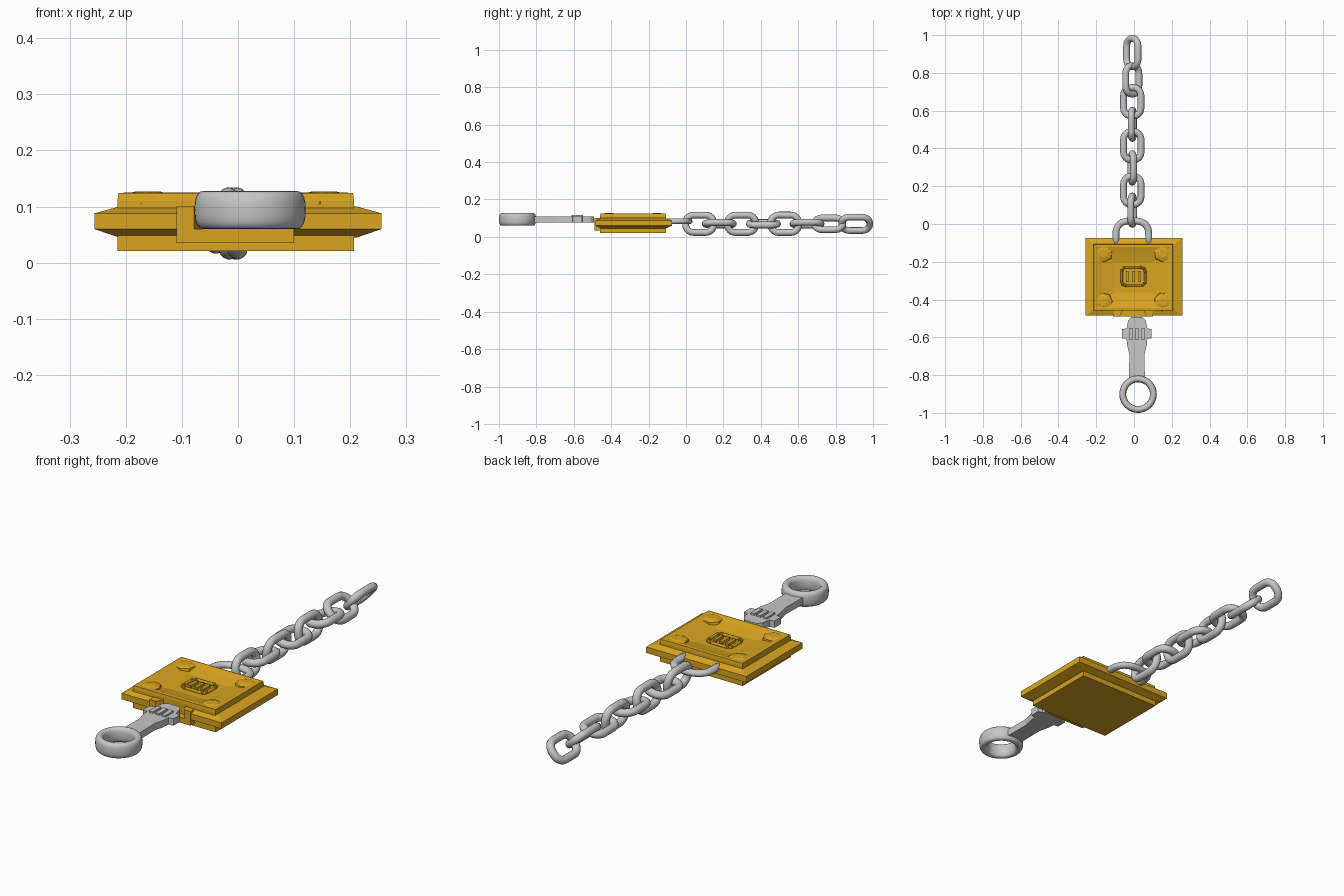
import bpy, bmesh, math
from mathutils import Vector, Matrix

if "Cube" in bpy.data.objects:
    bpy.data.objects.remove(bpy.data.objects["Cube"])


def material(name, rgb):
    m = bpy.data.materials.new(name)
    m.diffuse_color = (*rgb, 1)
    m.use_nodes = True
    m.node_tree.nodes["Principled BSDF"].inputs["Base Color"].default_value = m.diffuse_color
    return m


GOLD = material("gold", (0.70, 0.376, 0.0144))
SILVER = material("silver", (0.57, 0.57, 0.57))


def finish(name, bm, mat, smooth=False):
    bmesh.ops.recalc_face_normals(bm, faces=bm.faces[:])
    me = bpy.data.meshes.new(name)
    bm.to_mesh(me)
    bm.free()
    me.materials.append(mat)
    ob = bpy.data.objects.new(name, me)
    bpy.context.collection.objects.link(ob)
    if smooth:
        for p in me.polygons:
            p.use_smooth = True
    return ob


def skin(bm, loops, closed=False):
    """Bridge rings of points; cap the ends unless closed."""
    rings = [[bm.verts.new(p) for p in lp] for lp in loops]
    n = len(rings[0])
    count = len(rings) if closed else len(rings) - 1
    for i in range(count):
        a, b = rings[i], rings[(i + 1) % len(rings)]
        for j in range(n):
            k = (j + 1) % n
            bm.faces.new((a[j], a[k], b[k], b[j]))
    if not closed:
        bm.faces.new(rings[0])
        bm.faces.new(rings[-1])


def stack(name, cx, cy, levels):
    bm = bmesh.new()
    skin(bm, [[(cx + sx * hx, cy + sy * hy, z) for sx, sy in
               ((-1, -1), (1, -1), (1, 1), (-1, 1))] for hx, hy, z in levels])
    return finish(name, bm, GOLD)


def prism(name, outline, z0, z1, mat):
    bm = bmesh.new()
    skin(bm, [[(x, y, z) for x, y in outline] for z in (z0, z1)])
    return finish(name, bm, mat)


def box(name, x0, x1, y0, y1, z0, z1, mat):
    return prism(name, [(x0, y0), (x1, y0), (x1, y1), (x0, y1)], z0, z1, mat)


def tube(name, path, matrix, ra, rb, mat, closed=True, power=1.0, sides=14):
    """Sweep an oval section (ra in plane, rb across) along a flat path."""
    bm = bmesh.new()
    pts = [Vector((x, y, 0)) for x, y in path]
    loops = []
    for i, p in enumerate(pts):
        a = pts[i - 1] if closed or i else p
        b = pts[(i + 1) % len(pts)] if closed or i < len(pts) - 1 else p
        t = (b - a).normalized()
        side = Vector((t.y, -t.x, 0))
        ring = []
        for s in range(sides):
            c, d = math.cos(math.tau * s / sides), math.sin(math.tau * s / sides)
            c = math.copysign(abs(c) ** power, c)
            d = math.copysign(abs(d) ** power, d)
            ring.append(matrix @ (p + side * ra * c + Vector((0, 0, rb * d))))
        loops.append(ring)
    skin(bm, loops, closed)
    return finish(name, bm, mat, smooth=True)


def rounded_rect(hx, hy, r, seg=6):
    out = []
    for q, (sx, sy) in enumerate(((1, 1), (-1, 1), (-1, -1), (1, -1))):
        for i in range(seg + 1):
            a = math.pi / 2 * (q + i / seg)
            out.append((sx * (hx - r) + r * math.cos(a), sy * (hy - r) + r * math.sin(a)))
    return out


# lock body with a dished top
CX, CY = -0.004, -0.283
stack("lock_body", CX, CY, [
    (0.211, 0.176, 0.021), (0.211, 0.176, 0.11), (0.209, 0.174, 0.124), (0.196, 0.162, 0.125),
    (0.165, 0.132, 0.116), (0.10, 0.08, 0.104)])

# bevelled flange around the body
flange = stack("flange", 0, -0.28, [
    (0.212, 0.172, 0.045), (0.256, 0.205, 0.06), (0.256, 0.205, 0.088), (0.212, 0.172, 0.10)])

# keyway block, notched together with the flange
keyway = box("keyway_block", -0.11, 0.10, -0.49, -0.44, 0.035, 0.10, GOLD)
cutter = prism("keyway_cutter", [(-0.09, -0.51), (0.08, -0.51), (0.048, -0.455), (-0.057, -0.455)],
               0.06, 0.13, GOLD)
for ob in (flange, keyway):
    mod = ob.modifiers.new("notch", "BOOLEAN")
    mod.operation, mod.object, mod.solver = "DIFFERENCE", cutter, "EXACT"
    bpy.context.view_layer.objects.active = ob
    bpy.ops.object.modifier_apply(modifier=mod.name)
bpy.data.objects.remove(cutter)

# faceted corner pads
for i, (sx, sy) in enumerate(((-1, -1), (1, -1), (1, 1), (-1, 1))):
    bm = bmesh.new()
    x, y = CX + sx * 0.157, CY + sy * 0.128
    skin(bm, [[(x + r * math.cos(math.tau * k / 7 + i), y + r * math.sin(math.tau * k / 7 + i), z)
               for k in range(7)] for r, z in ((0.05, 0.105), (0.046, 0.12), (0.022, 0.127))])
    finish("corner_pad", bm, GOLD)

# ornamental relief in the dish: frame, studs and plain bars
EX, EY = -0.003, -0.278
frame = rounded_rect(0.062, 0.048, 0.022, 4)
tube("relief_frame", frame, Matrix.Translation((EX, EY, 0.108)), 0.006, 0.008, GOLD, sides=6)
bm = bmesh.new()
for x, y in frame[::2]:
    bmesh.ops.create_icosphere(bm, subdivisions=1, radius=0.009,
                               matrix=Matrix.Translation((EX + x, EY + y, 0.11)))
finish("relief_studs", bm, GOLD)
for k in (-1, 0, 1):
    box("relief_bar", EX + k * 0.032 - 0.007, EX + k * 0.032 + 0.007, EY - 0.028, EY + 0.028,
        0.10, 0.115, GOLD)

# shackle at the back
arc = [(-0.087, -0.14)]
for i in range(17):
    a = math.pi * (1 - i / 16)
    c, s = math.cos(a), math.sin(a)
    arc.append((0.087 * math.copysign(abs(c) ** 0.75, c), -0.06 + 0.077 * abs(s) ** 0.75))
arc.append((0.087, -0.14))
tube("shackle", arc, Matrix.Translation((-0.009, 0, 0.083)), 0.018, 0.015, SILVER, closed=False)

# chain links: centre along y, roll about y in degrees
LINKS = [(0.073, 100), (0.178, 8), (0.297, 82), (0.414, -8),
         (0.528, 97), (0.647, 10), (0.763, -42), (0.907, 50)]
link_path = rounded_rect(0.047, 0.075, 0.042)
for y, roll in LINKS:
    m = Matrix.Translation((-0.009, y, 0.07)) @ Matrix.Rotation(-math.radians(roll), 4, 'Y')
    tube("chain_link", link_path, m, 0.018, 0.018, SILVER)

# key: finger ring, blade, raised bars
KX = 0.0215
circle = [(0.081 * math.cos(math.tau * i / 40), 0.081 * math.sin(math.tau * i / 40)) for i in range(40)]
tube("key_ring", circle, Matrix.Translation((KX, -0.901, 0.094)), 0.018, 0.034, SILVER,
     power=0.75, sides=20)
half = [(0.042, -0.815), (0.04, -0.69), (0.052, -0.64), (0.055, -0.607), (0.078, -0.605),
        (0.078, -0.557), (0.055, -0.553), (0.046, -0.51), (0.03, -0.493)]
outline = [(KX - 0.006 + x, y) for x, y in half] + [(KX - 0.006 - x, y) for x, y in reversed(half)]
prism("key_blade", outline, 0.077, 0.109, SILVER)
for k in (-1, 0, 1):
    x = KX - 0.006 + k * 0.032
    box("key_bar", x - 0.01, x + 0.01, -0.612, -0.552, 0.10, 0.117, SILVER)
